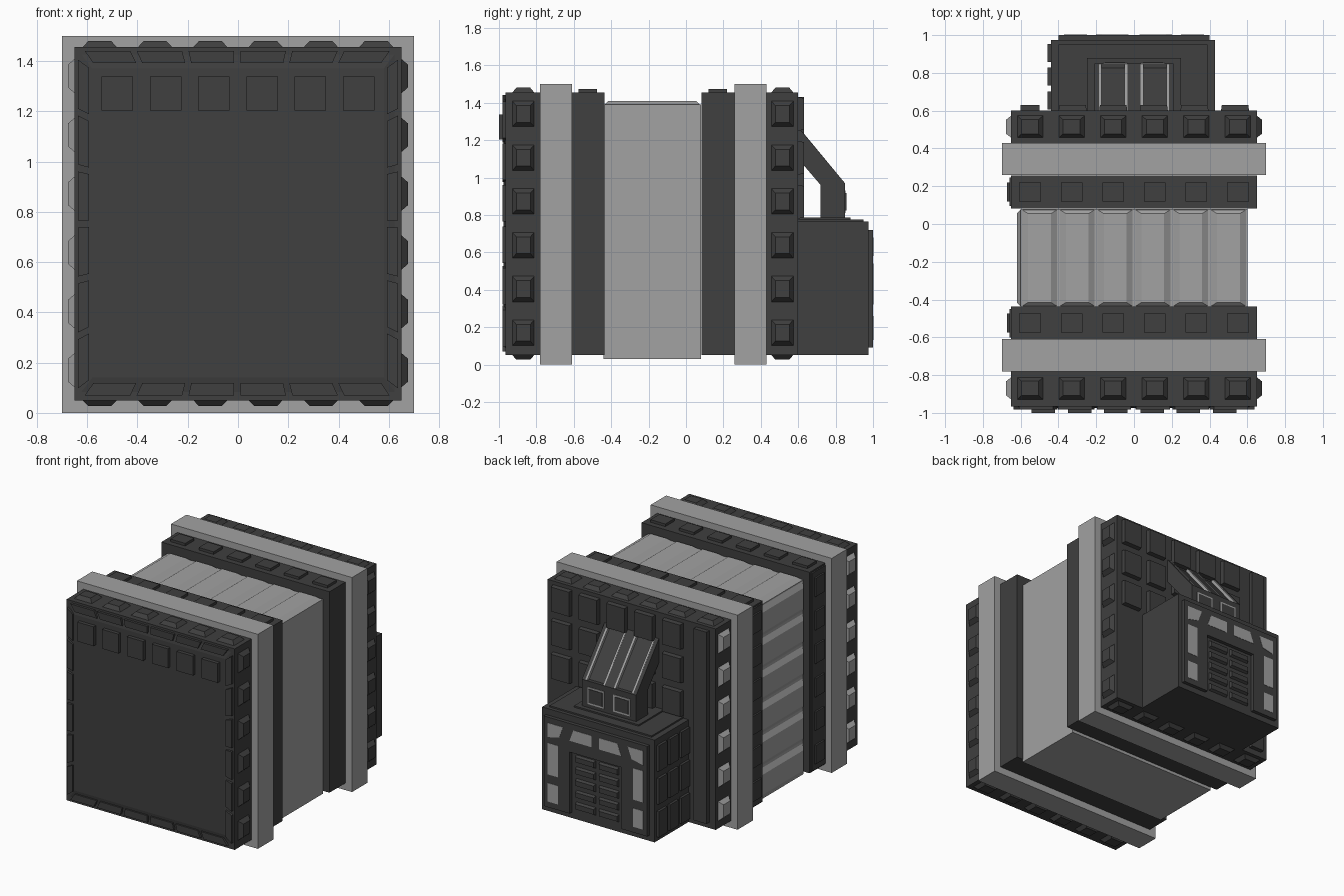
import bpy, bmesh

if "Cube" in bpy.data.objects:
    bpy.data.objects.remove(bpy.data.objects["Cube"])

def material(name, v):
    m = bpy.data.materials.new(name)
    m.diffuse_color = (v, v, v, 1)
    m.use_nodes = True
    m.node_tree.nodes["Principled BSDF"].inputs["Base Color"].default_value = m.diffuse_color
    return m

DARK, LIGHT = material("dark_metal", 0.05), material("light_metal", 0.36)

def build(name, solids, mat):
    """One object from a list of (loop, loop) lofted solids."""
    bm = bmesh.new()
    for a, b in solids:
        va, vb = [bm.verts.new(p) for p in a], [bm.verts.new(p) for p in b]
        n = len(va)
        bm.faces.new(va[::-1])
        bm.faces.new(vb)
        for i in range(n):
            j = (i + 1) % n
            bm.faces.new((va[i], va[j], vb[j], vb[i]))
    bmesh.ops.recalc_face_normals(bm, faces=bm.faces)
    me = bpy.data.meshes.new(name)
    bm.to_mesh(me)
    bm.free()
    me.materials.append(mat)
    ob = bpy.data.objects.new(name, me)
    bpy.context.collection.objects.link(ob)
    return ob

def loop(axis, level, pts):
    """Place 2D points on the plane where the given axis equals level."""
    out = []
    for u, v in pts:
        p = [u, v]
        p.insert(axis, level)
        out.append(p)
    return out

def rect(c, s):
    (u, v), (a, b) = c, (s[0] / 2, s[1] / 2)
    return [(u - a, v - b), (u + a, v - b), (u + a, v + b), (u - a, v + b)]

def pad(axis, lo, hi, c, base, top=None):
    return loop(axis, lo, rect(c, base)), loop(axis, hi, rect(c, top or base))

def box(x0, x1, y0, y1, z0, z1):
    return pad(2, z0, z1, ((x0 + x1) / 2, (y0 + y1) / 2), (x1 - x0, y1 - y0))

def extrude(axis, lo, hi, pts):
    return loop(axis, lo, pts), loop(axis, hi, pts)

XS = [-0.55 + 0.22 * i for i in range(6)]
ZS = [0.17 + 0.234 * i for i in range(6)]

# Ribbed core: ridges on the top and left side only
core = [box(-0.60, 0.60, -0.44, 0.08, 0.03, 1.39)]
for i in range(6):
    core.append(pad(2, 1.385, 1.41, (-0.50 + 0.2 * i, -0.18), (0.2, 0.52), (0.12, 0.47)))
    core.append(pad(0, -0.595, -0.62, (-0.18, 0.143 + 0.2267 * i), (0.52, 0.2267), (0.47, 0.14)))
build("ribbed_core", core, LIGHT)

for label, y_flange, y_collar, y_end in (("front", -0.695, -0.525, -0.87), ("back", 0.345, 0.17, 0.515)):
    # Wide flange
    build(label + "_flange", [box(-0.70, 0.70, y_flange - 0.085, y_flange + 0.085, 0, 1.5)], LIGHT)
    # Collar with flat panels on top and left
    collar = [box(-0.65, 0.65, y_collar - 0.088, y_collar + 0.088, 0.05, 1.455)]
    collar.append(box(-0.66, -0.64, y_collar - 0.075, y_collar + 0.075, 0.06, 1.445))
    collar += [pad(2, 1.45, 1.473, (x, y_collar), (0.115, 0.10)) for x in XS]
    collar += [pad(0, -0.65, -0.672, (y_collar, z), (0.10, 0.13)) for z in ZS]
    build(label + "_collar", collar, DARK)
    # End block
    y0, y1 = (-0.965, -0.78) if label == "front" else (0.43, 0.60)
    build(label + "_end_block", [box(-0.65, 0.65, y0, y1, 0.05, 1.455)], DARK)
    # Tapered studs on all four edges, the left ones light
    big, small = (0.125, 0.145), (0.075, 0.09)
    studs = [pad(0, 0.645, 0.677, (y_end, z), big, small) for z in ZS]
    for x in XS:
        for lo, hi in ((1.45, 1.48), (0.055, 0.027)):
            studs.append(pad(2, lo, hi, (x, y_end), big[::-1], small[::-1]))
    build(label + "_studs", studs, DARK)
    build(label + "_left_studs", [pad(0, -0.645, -0.677, (y_end, z), big, small) for z in ZS], LIGHT)

# Front face: raised plate, skewed border panels, row of squares
build("front_plate", [pad(1, -0.96, -0.975, (0, 0.755), (1.29, 1.40), (1.16, 1.23))], DARK)
border = []
for i in range(6):
    f0, f1 = -0.96 + i * 0.325, -0.96 + i * 0.325 + 0.285
    for s in (-1, 1):
        flat = [(f0 * 0.635, s * 0.685), (f1 * 0.635, s * 0.685), (f1 * 0.60, s * 0.637), (f0 * 0.60, s * 0.637)]
        tall = [(s * 0.637, f0 * 0.685), (s * 0.637, f1 * 0.685), (s * 0.592, f1 * 0.65), (s * 0.592, f0 * 0.65)]
        for pts in (flat, tall):
            border.append(extrude(1, -0.96, -0.982, [(x, z + 0.755) for x, z in pts]))
build("front_border_panels", border, DARK)
build("front_squares", [pad(1, -0.97, -1.0, (-0.48 + 0.192 * i, 1.27), (0.125, 0.135)) for i in range(6)], DARK)

# Back face: panel grid and a tall strip
panels = [pad(1, 0.595, 0.63, (x, z), (0.15, 0.18), (0.14, 0.17))
          for x in (0.535, 0.32, 0.105, -0.11, -0.325) for z in (1.34, 1.105, 0.87)]
panels.append(box(-0.60, -0.50, 0.595, 0.63, 0.09, 1.43))
build("back_panels", panels, DARK)

# Rear cabinet with raised face frame, top lip and left side panels
cabinet = [box(-0.44, 0.43, 0.59, 0.975, 0.05, 0.765),
           box(-0.40, 0.39, 0.59, 0.95, 0.76, 0.775),
           box(-0.25, 0.25, 0.59, 0.88, 0.77, 0.785)]
cabinet += [box(-0.40, -0.20, 0.97, 1.0, 0.09, 0.72), box(0.20, 0.40, 0.97, 1.0, 0.09, 0.72),
            box(-0.20, 0.20, 0.97, 1.0, 0.52, 0.72)]
cabinet += [pad(0, -0.43, -0.457, (y, z), (0.095, 0.18)) for y in (0.655, 0.78, 0.905) for z in (0.17, 0.40, 0.63)]
build("rear_cabinet", cabinet, DARK)

# Louvre door in the cabinet
build("door_slats", [pad(1, 0.97, 0.992, (x, 0.145 + 0.082 * i), (0.155, 0.06), (0.14, 0.035))
                     for x in (-0.09, 0.09) for i in range(5)], DARK)

# Light windows around the door, mirrored in x
windows = []
for s in (-1, 1):
    for pts in ([(0.03, 0.60), (0.20, 0.60), (0.17, 0.68), (0.03, 0.68)],
                [(0.28, 0.60), (0.37, 0.58), (0.37, 0.68), (0.25, 0.68)],
                [(0.29, 0.32), (0.37, 0.32), (0.37, 0.54), (0.29, 0.54)],
                [(0.29, 0.13), (0.37, 0.13), (0.37, 0.26), (0.29, 0.26)]):
        windows.append(extrude(1, 0.98, 1.002, [(s * x, z) for x, z in pts]))
build("cabinet_windows", windows, LIGHT)

# Bent duct from the back wall down to the cabinet, with two sloped slots
inner = [(0.85, 0.97), (0.85, 0.77), (0.72, 0.77), (0.72, 0.96), (0.60, 1.10)]
rib = [(0.60, 1.27)] + inner
bed = [(0.60, 1.24), (0.825, 0.97)] + inner
duct = [extrude(0, a, b, rib) for a, b in ((-0.21, -0.185), (-0.035, 0.035), (0.185, 0.21))]
duct += [extrude(0, a, b, bed) for a, b in ((-0.185, -0.035), (0.035, 0.185))]
build("bent_duct", duct, DARK)
rail = [(0.60, 1.272), (0.848, 0.972), (0.82, 0.965), (0.60, 1.23)]
build("slot_rails", [extrude(0, x - 0.007, x + 0.007, rail) for x in (-0.178, -0.042, 0.042, 0.178)], LIGHT)
build("duct_window_frames", [pad(1, 0.84, 0.854, (x, 0.87), (0.13, 0.12)) for x in (-0.1, 0.1)], LIGHT)
build("duct_window_covers", [pad(1, 0.84, 0.858, (x, 0.87), (0.105, 0.095)) for x in (-0.1, 0.1)], DARK)
